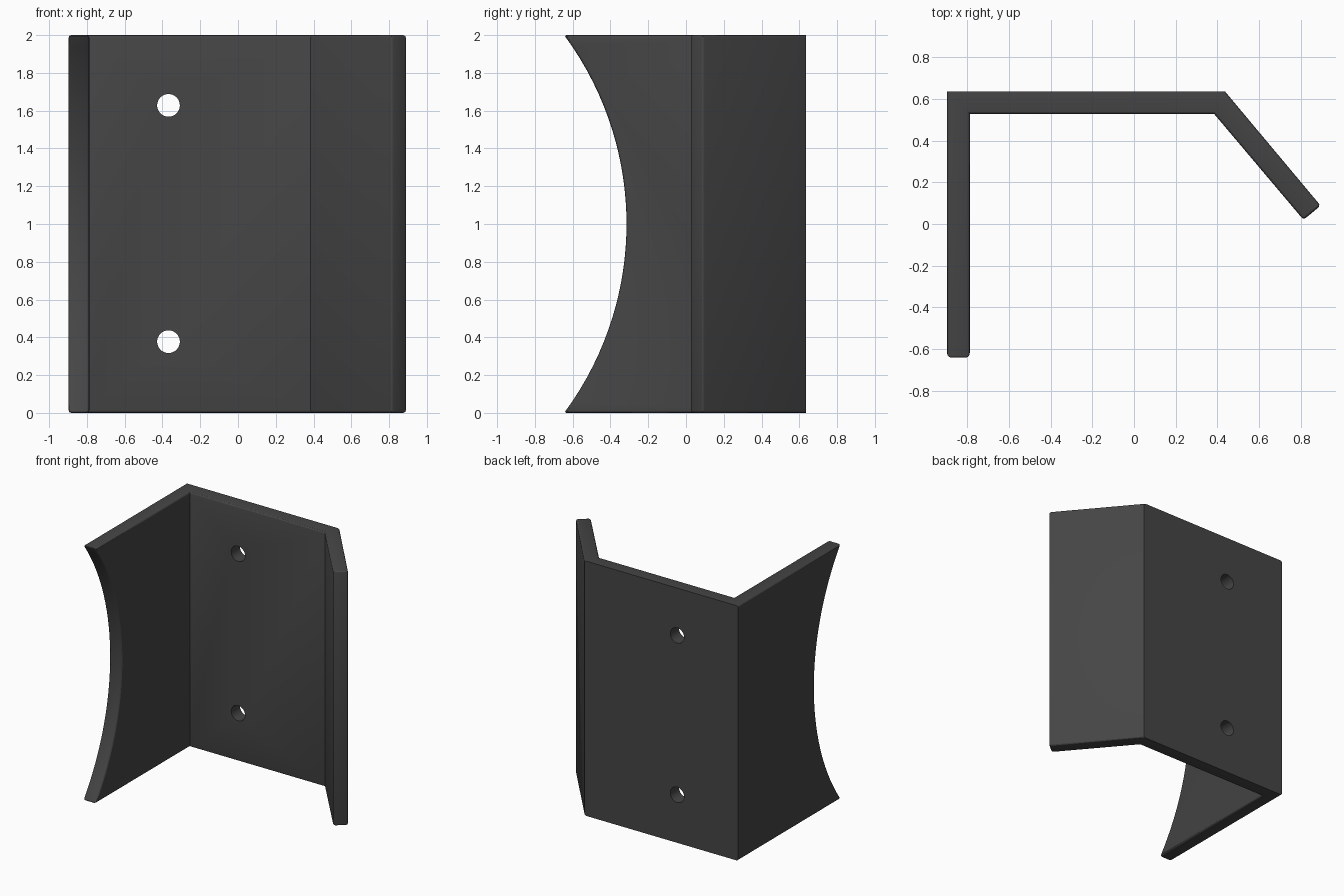
import bpy, bmesh, math

if "Cube" in bpy.data.objects:
    bpy.data.objects.remove(bpy.data.objects["Cube"])

H = 2.0
LEVELS = 32
TIP_Y, SAG = -0.645, 0.33
R = (1 + SAG ** 2) / (2 * SAG)

# Bent sheet cross-section; first and last points are the scooped flange end
profile = [(-0.897, None), (-0.897, 0.635), (0.437, 0.635), (0.895, 0.088),
           (0.813, 0.02), (0.385, 0.527), (-0.787, 0.527), (-0.787, None)]


def scoop(z):
    return TIP_Y + SAG - R + math.sqrt(R * R - (z - 1) ** 2)


# Bracket body: stacked profile rings, with an arc cut into the left flange
bm = bmesh.new()
rings = []
for i in range(LEVELS + 1):
    z = H * i / LEVELS
    rings.append([bm.verts.new((x, scoop(z) if y is None else y, z)) for x, y in profile])
n = len(profile)
for a, b in zip(rings, rings[1:]):
    for k in range(n):
        j = (k + 1) % n
        bm.faces.new((a[k], a[j], b[j], b[k]))
bm.faces.new(rings[0])
bm.faces.new(rings[-1])
bmesh.ops.recalc_face_normals(bm, faces=bm.faces)
bmesh.ops.dissolve_limit(bm, angle_limit=0.002, verts=bm.verts, edges=bm.edges)


# Soften the rims and free ends, leaving the bends and back face crisp
def softened(e):
    if e.calc_face_angle(0) < math.radians(25):
        return False
    u, v = (p.co for p in e.verts)
    if u.y > 0.63 and v.y > 0.63:
        return False
    inner_bend = abs(u.y - 0.527) < 1e-3 and (u.xy - v.xy).length < 1e-3
    return not inner_bend


bmesh.ops.bevel(bm, geom=[e for e in bm.edges if softened(e)], offset=0.015,
                segments=3, profile=0.5, affect='EDGES', clamp_overlap=False)
me = bpy.data.meshes.new("bracket")
bm.to_mesh(me)
bm.free()
bracket = bpy.data.objects.new("bracket", me)
bpy.context.collection.objects.link(bracket)

# Two screw holes through the back wall
for z in (0.377, 1.628):
    bpy.ops.mesh.primitive_cylinder_add(vertices=48, radius=0.06, depth=0.5,
                                        location=(-0.368, 0.58, z),
                                        rotation=(math.pi / 2, 0, 0))
    cutter = bpy.context.object
    cutter.name = "screw_hole_cutter"
    cutter.hide_render = True
    cutter.hide_set(True)
    mod = bracket.modifiers.new("screw_hole", 'BOOLEAN')
    mod.operation = 'DIFFERENCE'
    mod.solver = 'EXACT'
    mod.object = cutter

# Dark grey finish
mat = bpy.data.materials.new("dark_grey")
mat.diffuse_color = (0.06, 0.06, 0.06, 1)
mat.use_nodes = True
mat.node_tree.nodes["Principled BSDF"].inputs["Base Color"].default_value = mat.diffuse_color
me.materials.append(mat)

bpy.ops.object.select_all(action='DESELECT')
bracket.select_set(True)
bpy.context.view_layer.objects.active = bracket
for m in list(bracket.modifiers):
    bpy.ops.object.modifier_apply(modifier=m.name)
bpy.ops.object.shade_smooth_by_angle(angle=math.radians(20))
